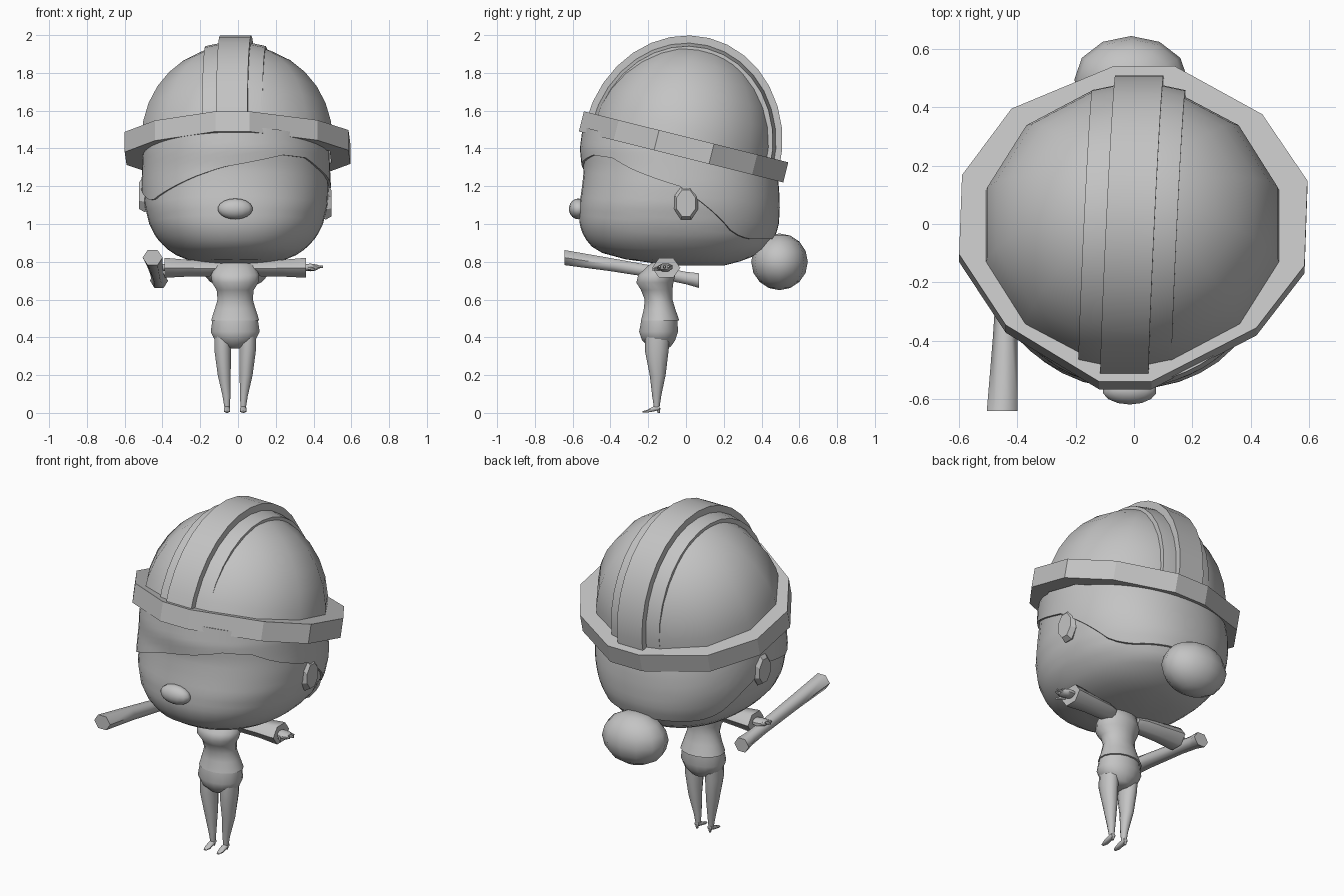
import bpy, bmesh, math
from mathutils import Vector, Matrix

grey = bpy.data.materials.new("plain_grey")
grey.diffuse_color = (0.55, 0.55, 0.55, 1)


def finish(name, bm, smooth=True, angle=40):
    bmesh.ops.recalc_face_normals(bm, faces=bm.faces)
    me = bpy.data.meshes.new(name)
    bm.to_mesh(me)
    bm.free()
    ob = bpy.data.objects.new(name, me)
    bpy.context.collection.objects.link(ob)
    me.materials.append(grey)
    if smooth:
        bpy.ops.object.select_all(action='DESELECT')
        ob.select_set(True)
        bpy.context.view_layer.objects.active = ob
        bpy.ops.object.shade_smooth_by_angle(angle=math.radians(angle))
    return ob


def skin(name, rings, caps=(True, True), smooth=True, angle=40, loop=False):
    """Join equal rings of points into one surface."""
    bm = bmesh.new()
    vs = [[bm.verts.new(p) for p in r] for r in rings]
    n = len(rings[0])
    for a, b in zip(vs, vs[1:] + vs[:1] if loop else vs[1:]):
        for i in range(n):
            j = (i + 1) % n
            bm.faces.new((a[i], a[j], b[j], b[i]))
    if not loop:
        for flag, r in zip(caps, (vs[0], vs[-1])):
            if flag:
                bm.faces.new(r)
    return finish(name, bm, smooth, angle)


def tube(name, sections, sides=10, axis='Z', angle=40, phase=0.5):
    """Sections: centre x, y, z and two radii, across the given axis."""
    rings = []
    for x, y, z, ra, rb in sections:
        ring = []
        for i in range(sides):
            t = math.tau * (i + phase) / sides
            a, b = ra * math.cos(t), rb * math.sin(t)
            off = {'Z': (a, b, 0), 'X': (0, a, b), 'Y': (a, 0, b)}[axis]
            ring.append(Vector((x, y, z)) + Vector(off))
        rings.append(ring)
    return skin(name, rings, angle=angle)


def ball(name, centre, radii, seg=14, rings=9):
    bm = bmesh.new()
    bmesh.ops.create_uvsphere(bm, u_segments=seg, v_segments=rings, radius=1)
    bm.transform(Matrix.Translation(centre) @ Matrix.Diagonal((*radii, 1)))
    return finish(name, bm, angle=60)


def lerp_table(table, x):
    for a, b in zip(table, table[1:]):
        if x <= b[0]:
            f = max(0, (x - a[0]) / (b[0] - a[0]))
            return [p + (q - p) * f for p, q in zip(a[1:], b[1:])]
    return list(table[-1][1:])


# Head: height, half width, front depth, back depth, squareness
HEAD = [(0.78, 0.13, -0.08, 0.20, 2.2), (0.80, 0.23, -0.25, 0.28, 2.2), (0.83, 0.31, -0.41, 0.36, 2.2),
        (0.87, 0.37, -0.49, 0.42, 2.2), (0.93, 0.425, -0.54, 0.46, 2.2), (1.0, 0.46, -0.565, 0.48, 2.2),
        (1.1, 0.485, -0.565, 0.485, 2.2), (1.2, 0.49, -0.55, 0.48, 2.15), (1.3, 0.485, -0.54, 0.465, 2.1),
        (1.4, 0.48, -0.55, 0.44, 2.0), (1.55, 0.45, -0.53, 0.42, 2.0)]


def head_point(ang, z, grow=0):
    w, front, back, power = lerp_table(HEAD, z)
    cx, cy = math.cos(ang), math.sin(ang)
    k = 2 / power
    x = math.copysign(abs(cx) ** k, cx) * (w + grow)
    mid, half = (front + back) / 2, (back - front) / 2 + grow
    return Vector((x - 0.01, mid + math.copysign(abs(cy) ** k, cy) * half, z))


def head_shell(name, low, grow, steps, seg=40, lip=False):
    rings = []
    angs = [math.tau * i / seg for i in range(seg)]
    if lip:
        rings.append([head_point(a, low(a), -0.01) for a in angs])
    for s in range(steps + 1):
        rings.append([head_point(a, low(a) + (1.385 - 0.13 * math.sin(a) - low(a)) * s / steps, grow)
                      for a in angs])
    return skin(name, rings, caps=(not lip, True), angle=50)


head_shell("head", lambda a: 0.78, 0, 22)

# Hair: lower hairline by angle, sweeping over the forehead and behind the ears
HAIRLINE = [(0, 1.2), (20, 1.05), (32, 0.95), (45, 0.92), (135, 0.92), (148, 0.95), (160, 1.05),
            (180, 1.18), (207, 1.12), (225, 1.18), (245, 1.25), (262, 1.30), (300, 1.365),
            (318, 1.35), (332, 1.29), (360, 1.2)]
head_shell("hair", lambda a: lerp_table(HAIRLINE, math.degrees(a))[0], 0.012, 8, 60, True)

ball("hair_bun", (-0.01, 0.495, 0.80), (0.195, 0.15, 0.15), 12, 8)
ball("nose", (-0.015, -0.57, 1.08), (0.095, 0.05, 0.055))

# Ears: flattened eight-sided discs
for side, z in ((-1, 1.16), (1, 1.12)):
    tube("ear", [(side * 0.44 - 0.015, -0.01, z, 0.06, 0.085), (side * 0.48 - 0.015, 0, z, 0.07, 0.105),
                 (side * 0.51 - 0.015, 0, z - 0.01, 0.055, 0.075)], 8, 'X', angle=25)

# Helmet, built level and then tilted back
TILT = Matrix.Translation((0, -0.02, 1.41)) @ Matrix.Rotation(math.radians(-14), 4, 'X')


def tilt(ob):
    ob.data.transform(TILT)


bm = bmesh.new()
bmesh.ops.create_uvsphere(bm, u_segments=12, v_segments=16, radius=1)
bmesh.ops.delete(bm, geom=[v for v in bm.verts if v.co.z < -0.01], context='VERTS')
bm.transform(Matrix.Translation((-0.005, 0, 0)) @ Matrix.Diagonal((0.525, 0.495, 0.545, 1))
             @ Matrix.Rotation(math.radians(15), 4, 'Z'))
tilt(finish("helmet_dome", bm, angle=60))

# Brim: faceted ring
OUTLINE = [(-0.07, 0.545), (0.14, 0.545), (0.44, 0.375), (0.595, 0.14), (0.585, -0.16), (0.42, -0.38),
           (0.06, -0.57), (-0.12, -0.57), (-0.44, -0.37), (-0.60, -0.12), (-0.59, 0.16), (-0.42, 0.395)]
brim = [[(x * s, (y + 0.02) * s, z) for x, y in OUTLINE]
        for s, z in ((1, -0.055), (1, 0.055), (0.83, 0.055), (0.83, -0.055))]
tilt(skin("helmet_brim", brim, smooth=False, loop=True))


# Ridge bands running front to back over the dome
def band(name, profile, depth):
    rings = []
    for i in range(17):
        t = math.pi * i / 16
        row = []
        for x, g in profile:
            y = -math.cos(t) * (depth + g)
            row.append((x - 0.007 + 0.05 * y, y, math.sin(t) * (0.545 + g)))
        rings.append(row)
    tilt(skin(name, rings, angle=30))


band("helmet_ridge", [(-0.083, -0.03), (-0.083, 0.047), (0.083, 0.047), (0.083, -0.03)], 0.48)
band("helmet_ridge_base", [(-0.16, -0.05), (-0.16, -0.01), (-0.08, 0.007), (0.08, 0.007),
                           (0.16, -0.01), (0.16, -0.05)], 0.487)

# Torso and hips with a jacket hem step
C = -0.015
tube("torso", [(C, -0.13, 0.80, 0.05, 0.045), (C, -0.13, 0.785, 0.105, 0.065),
               (C, -0.155, 0.73, 0.13, 0.10), (C, -0.165, 0.69, 0.125, 0.10),
               (C, -0.155, 0.65, 0.10, 0.085), (C, -0.145, 0.60, 0.095, 0.075),
               (C, -0.14, 0.55, 0.11, 0.085), (C, -0.137, 0.49, 0.13, 0.103),
               (C, -0.145, 0.488, 0.122, 0.09)], 16, angle=50)
tube("hips", [(C, -0.14, 0.51, 0.12, 0.095), (C, -0.145, 0.43, 0.132, 0.105),
              (C, -0.145, 0.385, 0.11, 0.09), (C, -0.14, 0.35, 0.06, 0.06),
              (C, -0.14, 0.34, 0.03, 0.04)], 16, angle=60)
tube("neck", [(C, -0.12, 0.76, 0.06, 0.05), (C, -0.11, 0.84, 0.06, 0.05)], 10)

for s in (-1, 1):
    # Legs and pointed shoes
    tube("leg", [(C + s * 0.068, -0.15, 0.42, 0.045, 0.065), (C + s * 0.066, -0.155, 0.33, 0.046, 0.063),
                 (C + s * 0.058, -0.15, 0.20, 0.036, 0.042), (C + s * 0.046, -0.155, 0.09, 0.022, 0.024),
                 (C + s * 0.043, -0.155, 0.03, 0.015, 0.015)], 10, angle=60)
    tube("foot", [(C + s * 0.043, -0.14, 0.028, 0.014, 0.014), (C + s * 0.043, -0.175, 0.020, 0.018, 0.014),
                  (C + s * 0.043, -0.205, 0.009, 0.018, 0.008), (C + s * 0.043, -0.23, 0.005, 0.009, 0.004)],
         8, 'Y', angle=60)
    tube("heel", [(C + s * 0.043, -0.145, 0.025, 0.01, 0.01), (C + s * 0.043, -0.145, 0, 0.006, 0.006)], 6)
    # Sleeves with open-looking cuffs
    tube("arm", [(C + s * 0.08, -0.12, 0.765, 0.055, 0.045), (C + s * 0.13, -0.11, 0.765, 0.062, 0.048),
                 (C + s * 0.25, -0.105, 0.766, 0.066, 0.051), (C + s * 0.36, -0.105, 0.768, 0.075, 0.06),
                 (C + s * 0.375, -0.105, 0.768, 0.075, 0.06), (C + s * 0.372, -0.105, 0.768, 0.04, 0.03)],
         6, 'X', angle=65, phase=0)
    tube("hand", [(C + s * 0.36, -0.105, 0.77, 0.03, 0.018), (C + s * 0.40, -0.11, 0.77, 0.042, 0.022),
                  (C + s * 0.425, -0.115, 0.77, 0.038, 0.018), (C + s * 0.44, -0.115, 0.772, 0.03, 0.012)],
         8, 'X', angle=60)
    # Fingers
    for k, length in ((-0.025, 0.455), (0, 0.465), (0.022, 0.45)):
        tube("finger", [(C + s * 0.42, -0.112 + k, 0.772, 0.011, 0.011),
                        (C + s * length, -0.115 + k, 0.774, 0.006, 0.006)], 6, 'X')
    tube("thumb", [(C + s * 0.385, -0.14, 0.765, 0.012, 0.012), (C + s * 0.42, -0.175, 0.76, 0.007, 0.007)],
         6, 'X')

# Bat held in the fist
tube("bat", [(-0.452, -0.642, 0.822, 0.053, 0.046), (-0.442, -0.40, 0.785, 0.043, 0.04),
             (-0.43, -0.12, 0.738, 0.036, 0.036), (-0.422, 0.0, 0.714, 0.038, 0.038),
             (-0.418, 0.07, 0.70, 0.048, 0.045)], 6, 'Y', angle=65, phase=0)
